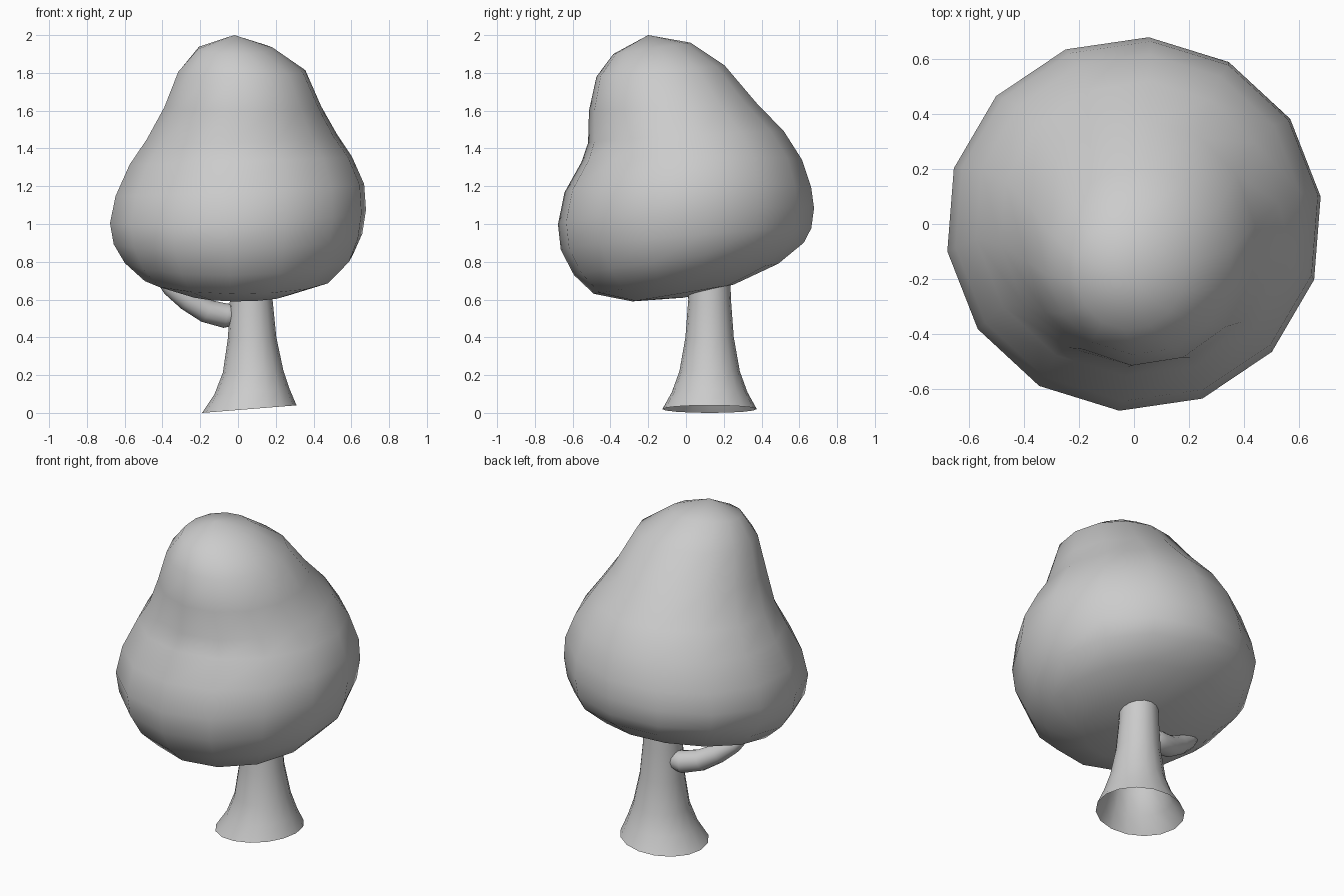
import bpy, bmesh, math
from mathutils import Vector


def loft(name, rings, sides, phase=0.0, start=None, end=None):
    """Skin rings given as (centre, U axis, V axis); optional end poles."""
    bm = bmesh.new()
    loops = []
    for c, u, v in rings:
        loop = []
        for i in range(sides):
            a = phase + 2 * math.pi * i / sides
            loop.append(bm.verts.new(Vector(c) + Vector(u) * math.cos(a) + Vector(v) * math.sin(a)))
        loops.append(loop)
    for a, b in zip(loops, loops[1:]):
        for i in range(sides):
            j = (i + 1) % sides
            bm.faces.new((a[i], a[j], b[j], b[i]))
    for pole, loop, flip in ((start, loops[0], True), (end, loops[-1], False)):
        if pole:
            p = bm.verts.new(pole)
            for i in range(sides):
                f = [loop[i], loop[(i + 1) % sides], p]
                bm.faces.new(f[::-1] if flip else f)
    for f in bm.faces:
        f.smooth = True
    bmesh.ops.recalc_face_normals(bm, faces=bm.faces)
    me = bpy.data.meshes.new(name)
    bm.to_mesh(me)
    bm.free()
    ob = bpy.data.objects.new(name, me)
    bpy.context.collection.objects.link(ob)
    return ob


# Foliage: tilted rings, cx, cy, z, rx, ry, x tilt, y tilt
crown = [
    (0.00, -0.015, 0.635, 0.28, 0.27, 0.00, 0.045),
    (0.00, 0.00, 0.71, 0.50, 0.49, 0.00, 0.08),
    (0.005, 0.015, 0.815, 0.61, 0.61, 0.01, 0.085),
    (0.00, 0.00, 0.92, 0.665, 0.665, 0.02, 0.055),
    (0.00, 0.00, 1.04, 0.685, 0.68, 0.03, 0.04),
    (0.01, 0.01, 1.18, 0.665, 0.655, 0.03, 0.01),
    (0.015, 0.03, 1.335, 0.595, 0.585, 0.02, 0.005),
    (0.02, 0.00, 1.46, 0.51, 0.52, 0.01, 0.03),
    (0.025, -0.07, 1.62, 0.42, 0.445, 0.00, 0.02),
    (0.02, -0.135, 1.81, 0.34, 0.34, 0.00, 0.03),
    (-0.015, -0.18, 1.93, 0.20, 0.205, 0.00, 0.03),
]
loft("foliage",
     [((cx, cy, z), (rx, 0, tx), (0, ry, ty)) for cx, cy, z, rx, ry, tx, ty in crown],
     14, math.radians(8.4), (0, -0.01, 0.61), (-0.02, -0.2, 2.0))

# Trunk: flared tube, open at the base; cx, z, r, tilt
trunk = [(0.06, 0.02, 0.25, 0.02), (0.075, 0.11, 0.2, 0.012), (0.08, 0.22, 0.16, 0.006),
         (0.075, 0.40, 0.128, 0), (0.07, 0.60, 0.113, 0), (0.07, 0.78, 0.108, 0)]
loft("trunk", [((cx, 0.125, z), (r, 0, t), (0, r, 0)) for cx, z, r, t in trunk], 16)

# Branch: tapering tube curving up into the foliage; x, y, z, r
path = [(0.02, 0.14, 0.52, 0.05), (-0.07, 0.13, 0.515, 0.065), (-0.17, 0.10, 0.54, 0.062),
        (-0.27, 0.07, 0.597, 0.055), (-0.36, 0.04, 0.665, 0.045), (-0.42, 0.02, 0.73, 0.03)]
pts = [Vector(p[:3]) for p in path]
rings = []
for i, p in enumerate(path):
    t = (pts[min(i + 1, len(pts) - 1)] - pts[max(i - 1, 0)]).normalized()
    u = t.cross(Vector((0, 1, 0))).normalized()
    rings.append((pts[i], u * p[3], t.cross(u) * p[3]))
loft("branch", rings, 12, 0, (0.05, 0.14, 0.52), (-0.44, 0.015, 0.76))
